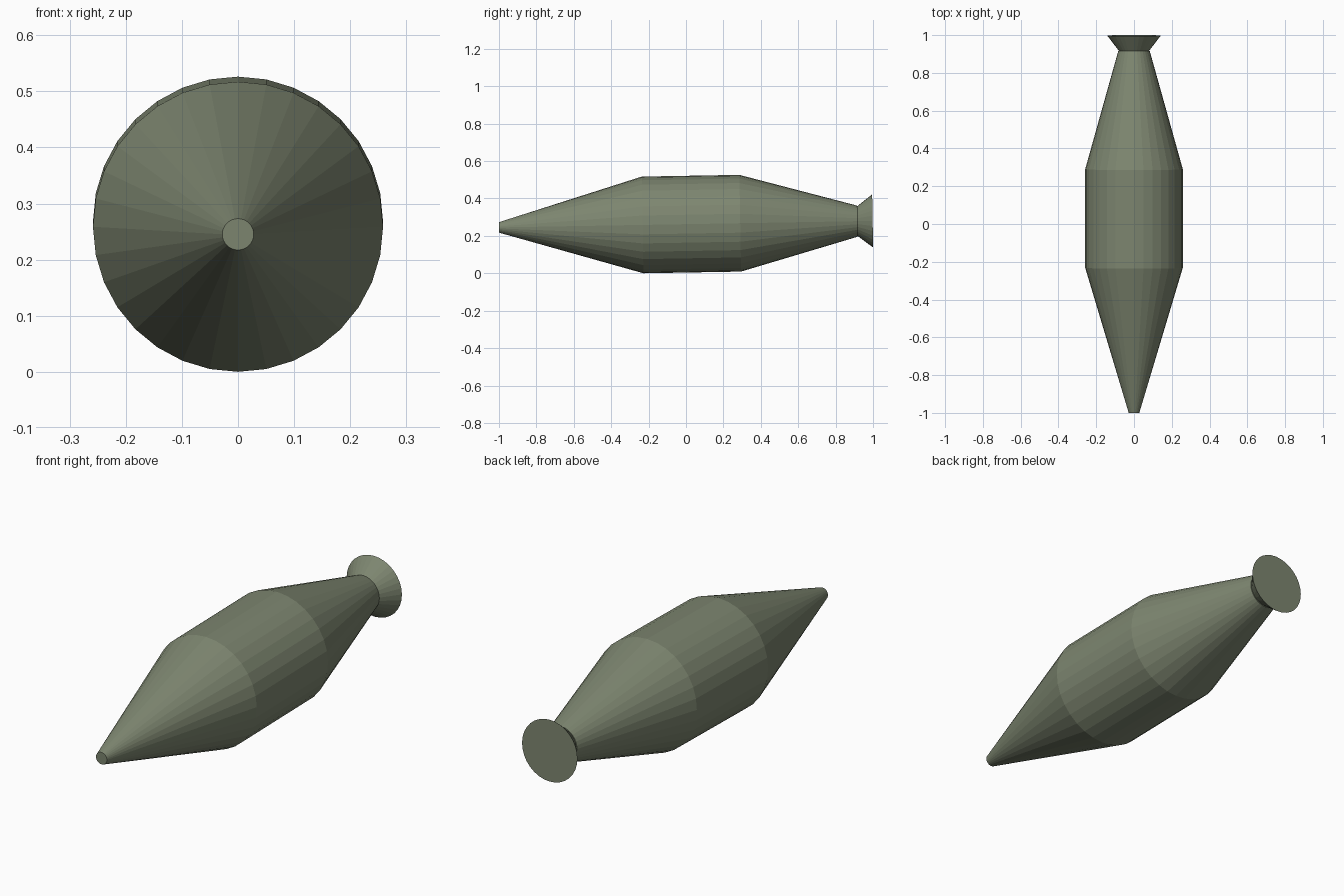
import bpy, bmesh, math
from mathutils import Matrix, Vector

if "Cube" in bpy.data.objects:
    bpy.data.objects.remove(bpy.data.objects["Cube"])

SIDES = 32
TILT = math.radians(1.0)          # the axis rises slightly towards the back

mat = bpy.data.materials.new("grey green")
mat.diffuse_color = (0.205, 0.238, 0.162, 1)
mat.use_nodes = True
mat.node_tree.nodes["Principled BSDF"].inputs["Base Color"].default_value = mat.diffuse_color


def lathe(name, profile):
    """Revolve (distance along axis, radius) rings, with flat end caps."""
    bm = bmesh.new()
    rings = []
    for d, r in profile:
        rings.append([bm.verts.new((r * math.cos(2 * math.pi * i / SIDES), d,
                                    r * math.sin(2 * math.pi * i / SIDES)))
                      for i in range(SIDES)])
    for a, b in zip(rings, rings[1:]):
        for i in range(SIDES):
            j = (i + 1) % SIDES
            bm.faces.new((a[i], a[j], b[j], b[i]))
    bm.faces.new(rings[0])
    bm.faces.new(rings[-1])
    bmesh.ops.recalc_face_normals(bm, faces=bm.faces)
    bm.transform(Matrix.Translation(Vector((0, 0, 0.2626)))
                 @ Matrix.Rotation(TILT, 4, 'X'))
    me = bpy.data.meshes.new(name)
    bm.to_mesh(me)
    bm.free()
    me.materials.append(mat)
    ob = bpy.data.objects.new(name, me)
    bpy.context.collection.objects.link(ob)
    return ob


# Tapered nose, straight middle and tapered tail
lathe("body", [(-1.0, 0.028), (-0.232, 0.2585), (0.29, 0.2585), (0.917, 0.083)])
# Flared rear collar
lathe("tail_flare", [(0.917, 0.080), (0.998, 0.142)])
